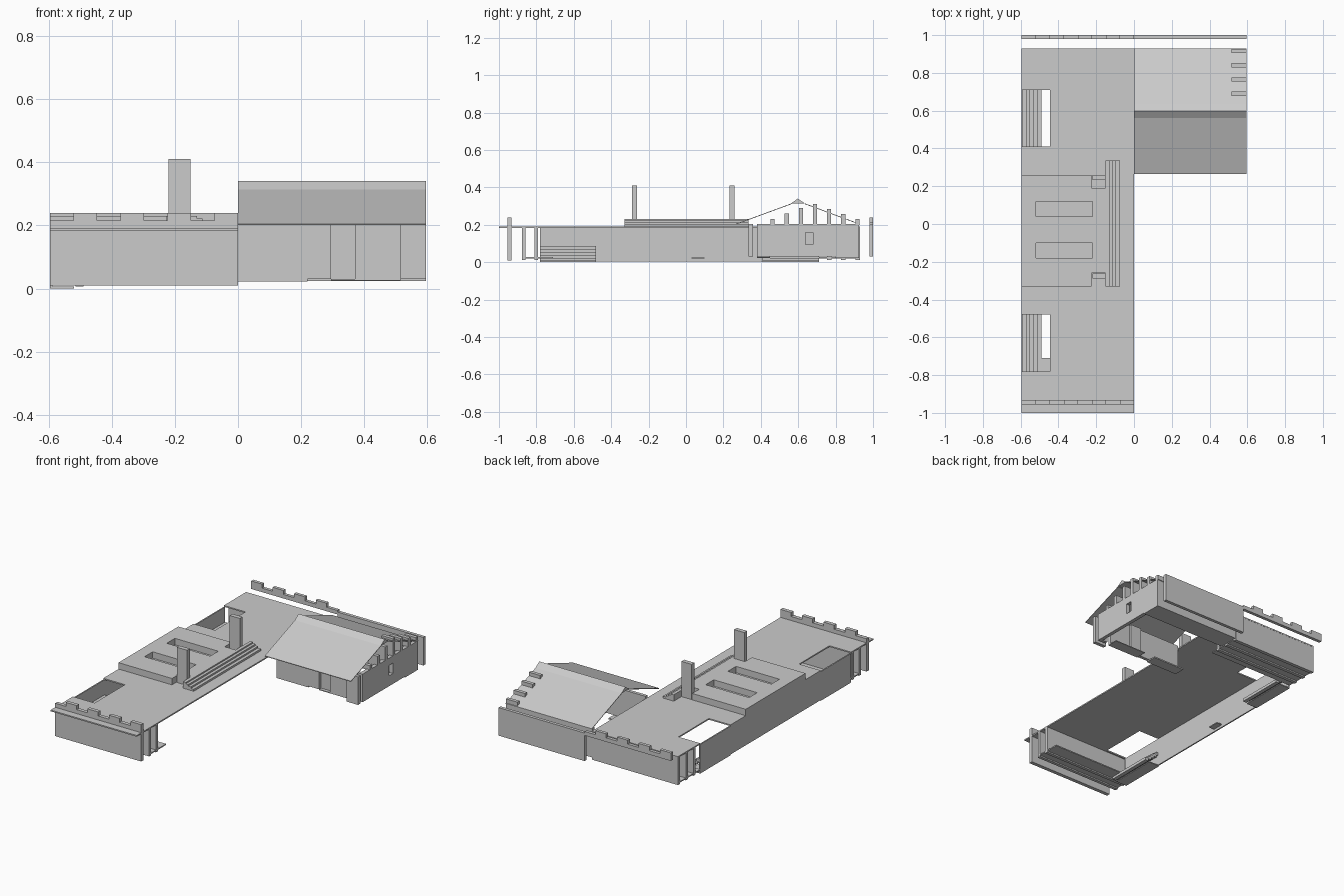
import bpy, bmesh

if "Cube" in bpy.data.objects:
    bpy.data.objects.remove(bpy.data.objects["Cube"])


def finish(name, bm):
    bmesh.ops.recalc_face_normals(bm, faces=bm.faces)
    me = bpy.data.meshes.new(name)
    bm.to_mesh(me)
    bm.free()
    ob = bpy.data.objects.new(name, me)
    bpy.context.collection.objects.link(ob)
    return ob


def box(name, x0, x1, y0, y1, z0, z1):
    bm = bmesh.new()
    bmesh.ops.create_cube(bm, size=1)
    for v in bm.verts:
        v.co.x = x0 if v.co.x < 0 else x1
        v.co.y = y0 if v.co.y < 0 else y1
        v.co.z = z0 if v.co.z < 0 else z1
    return finish(name, bm)


def prism(name, pts, axis, a, b):
    # extrude a 2D outline along x (points y,z) or y (points x,z)
    bm = bmesh.new()
    put = (lambda p: (a, p[0], p[1])) if axis == 'x' else (lambda p: (p[0], a, p[1]))
    f = bm.faces.new([bm.verts.new(put(p)) for p in pts])
    r = bmesh.ops.extrude_face_region(bm, geom=[f])
    vs = [g for g in r['geom'] if isinstance(g, bmesh.types.BMVert)]
    d = b - a
    bmesh.ops.translate(bm, verts=vs, vec=(d, 0, 0) if axis == 'x' else (0, d, 0))
    return finish(name, bm)


def slab(name, x0, x1, y0, y1, z0, z1, holes):
    # flat slab with rectangular openings, made from a grid of cells
    xs = sorted({x0, x1} | {h[0] for h in holes} | {h[1] for h in holes})
    ys = sorted({y0, y1} | {h[2] for h in holes} | {h[3] for h in holes})
    bm = bmesh.new()
    grid = {(x, y): bm.verts.new((x, y, z0)) for x in xs for y in ys}
    for xa, xb in zip(xs, xs[1:]):
        for ya, yb in zip(ys, ys[1:]):
            cx, cy = (xa + xb) / 2, (ya + yb) / 2
            if not any(h[0] < cx < h[1] and h[2] < cy < h[3] for h in holes):
                bm.faces.new([grid[p] for p in ((xa, ya), (xb, ya), (xb, yb), (xa, yb))])
    bmesh.ops.delete(bm, geom=[v for v in bm.verts if not v.link_faces], context='VERTS')
    r = bmesh.ops.extrude_face_region(bm, geom=bm.faces[:])
    vs = [g for g in r['geom'] if isinstance(g, bmesh.types.BMVert)]
    bmesh.ops.translate(bm, verts=vs, vec=(0, 0, z1 - z0))
    return finish(name, bm)


def battlement(name, y0, y1, z0, first):
    # wall whose top alternates between merlons and gaps
    n, w = 8, 0.595 / 8
    pts = [(-0.595, z0)]
    for i in range(n):
        z = 0.24 if i % 2 == first else 0.215
        pts += [(-0.595 + i * w, z), (-0.595 + (i + 1) * w, z)]
    pts.append((0, z0))
    prism(name, pts, 'y', y0, y1)


L = -0.595

# main hall roof with stair openings
slab("main_roof", L, 0, -1, 0.93, 0.182, 0.19,
     [(L, -0.445, 0.41, 0.71), (L, -0.445, -0.78, -0.48)])

# raised terrace with two long pockets and chimney notches
slab("terrace", L, -0.15, -0.33, 0.26, 0.19, 0.23,
     [(-0.52, -0.22, 0.04, 0.12), (-0.52, -0.22, -0.18, -0.10),
      (-0.225, -0.15, 0.19, 0.26), (-0.225, -0.15, -0.33, -0.26)])
prism("terrace_steps", [(-0.15, 0.19), (-0.15, 0.23), (-0.13, 0.23), (-0.13, 0.222),
                        (-0.113, 0.222), (-0.113, 0.212), (-0.095, 0.212), (-0.095, 0.202),
                        (-0.075, 0.202), (-0.075, 0.19)], 'y', -0.33, 0.335)
for y in (0.232, -0.288):
    box("chimney", -0.22, -0.15, y, y + 0.027, 0.19, 0.41)

# long left wall with stairs inside
box("left_wall", L, -0.587, -0.78, 0.71, 0.005, 0.182)
for y in (-0.78, 0.41):
    for i in range(5):
        x = L + 0.02 * i
        box("stair_step", x, x + 0.025, y, y + 0.3, 0.07 - i * 0.016, 0.088 - i * 0.016)
    box("stair_base", L, -0.52, y, y + 0.3, 0, 0.006)
box("left_wall_ledge", L, -0.55, 0.03, 0.10, 0.02, 0.026)

# layered end walls and battlements
battlement("front_wall", -0.955, -0.932, 0.01, 1)
for y in (-0.877, -0.81):
    box("front_inner_wall", L, 0, y, y + 0.02, 0.012, 0.182)
box("front_floor_strip", L, 0, -0.86, -0.71, 0.02, 0.027)
for y in (0.755, 0.83, 0.907):
    box("back_inner_wall", L, 0, y, y + 0.022, 0.012, 0.182)
box("back_floor_strip", L, 0, 0.71, 0.91, 0.02, 0.027)
battlement("back_parapet", 0.98, 1.0, 0.19, 0)

# side wing gable roof: two slopes and a ridge cap
R = 0.595
prism("wing_front_slope", [(0.265, 0.205), (0.565, 0.315), (0.565, 0.311), (0.265, 0.201)], 'x', 0, R)
prism("wing_back_slope", [(0.93, 0.205), (0.635, 0.315), (0.635, 0.311), (0.93, 0.201)], 'x', 0, R)
prism("ridge_cap", [(0.56, 0.314), (0.598, 0.34), (0.637, 0.314)], 'x', 0, R)

# stepped posts in the gable
for i, top in enumerate((0.23, 0.26, 0.29, 0.312, 0.285, 0.257, 0.232)):
    y = 0.452 + 0.0755 * i
    box("gable_post", 0.517, R, y, y + 0.022, 0.2, top)

# wing side wall with a window opening
wx0, wx1 = 0.572, R
box("wing_side_wall_front", wx0, wx1, 0.40, 0.64, 0.03, 0.205)
box("wing_side_wall_back", wx0, wx1, 0.68, 0.925, 0.03, 0.205)
box("wing_window_sill", wx0, wx1, 0.64, 0.68, 0.03, 0.095)
box("wing_window_head", wx0, wx1, 0.64, 0.68, 0.16, 0.205)

# wing front panels, with a recessed doorway between
box("wing_front_wall", 0, 0.295, 0.38, 0.40, 0.03, 0.205)
box("wing_door", 0.295, 0.37, 0.40, 0.415, 0.03, 0.205)
box("wing_front_panel", 0.37, 0.515, 0.38, 0.40, 0.03, 0.205)
box("wing_corner_panel", 0.515, R, 0.335, 0.357, 0.03, 0.205)
box("wing_corner_inner_panel", 0.54, R, 0.38, 0.40, 0.03, 0.205)
box("wing_front_floor", 0, 0.22, 0.38, 0.45, 0.022, 0.03)
box("wing_door_floor", 0.295, 0.515, 0.38, 0.45, 0.025, 0.03)

# wing back walls
box("wing_back_wall", 0, R, 0.98, 1.0, 0.03, 0.205)
box("wing_back_inner_wall", 0, R, 0.905, 0.925, 0.03, 0.205)
box("wing_back_floor", 0, R, 0.80, 0.925, 0.024, 0.03)
